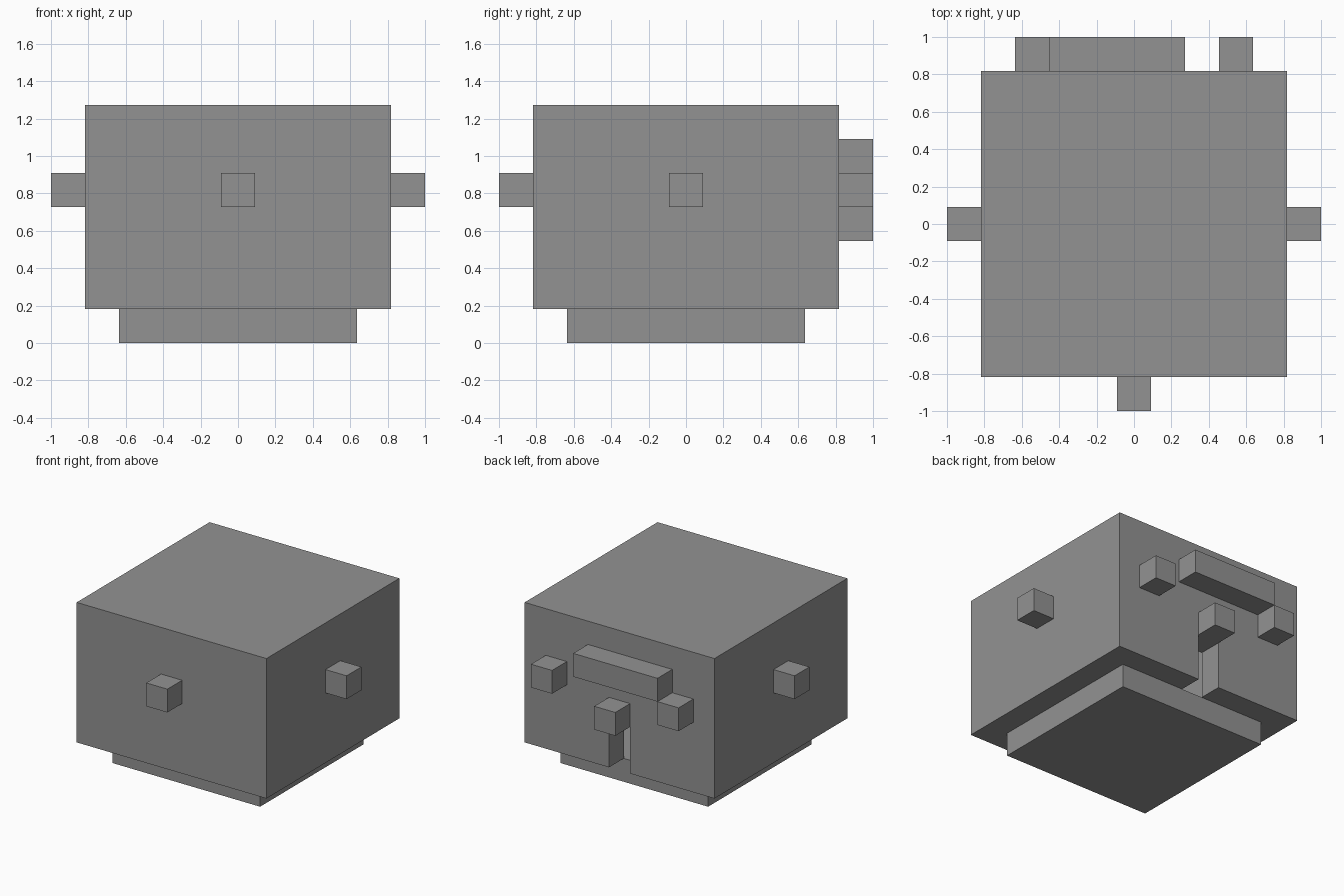
import bpy
from mathutils import Vector

default = bpy.data.objects.get("Cube")
if default:
    bpy.data.objects.remove(default, do_unlink=True)

U = 2 / 11  # one block; the whole model is eleven blocks wide

grey = bpy.data.materials.new("stone_grey")
grey.use_nodes = True
colour = (0.29, 0.29, 0.29, 1)
grey.diffuse_color = colour
grey.node_tree.nodes["Principled BSDF"].inputs["Base Color"].default_value = colour


def box(name, low, high):
    """Box between two corners, measured in blocks."""
    low, high = Vector(low) * U, Vector(high) * U
    bpy.ops.mesh.primitive_cube_add(size=1, location=(low + high) / 2)
    obj = bpy.context.object
    obj.name = name
    obj.scale = high - low
    bpy.ops.object.transform_apply(location=False, rotation=False, scale=True)
    obj.data.materials.append(grey)
    return obj


def cut(target, cutter):
    """Subtract the cutter and discard it."""
    cutter.hide_render = True
    mod = target.modifiers.new("cut", "BOOLEAN")
    mod.operation = "DIFFERENCE"
    mod.solver = "EXACT"
    mod.object = cutter
    bpy.context.view_layer.objects.active = target
    bpy.ops.object.modifier_apply(modifier=mod.name)
    bpy.data.objects.remove(cutter, do_unlink=True)


# Floor slab, which closes the bottom of the hollow body
box("base", (-3.5, -3.5, 0), (3.5, 3.5, 1))

# Hollow body with a doorway in the back wall
body = box("body", (-4.5, -4.5, 1), (4.5, 4.5, 7))
cut(body, box("cavity_cutter", (-3.5, -3.5, 0.5), (3.5, 3.5, 6)))
cut(body, box("doorway_cutter", (-0.5, 3, 0.5), (0.5, 5, 3)))

# Single blocks on the front and both sides
box("front_block", (-0.5, -5.5, 4), (0.5, -4.5, 5))
for name, x in (("left_block", 4.5), ("right_block", -5.5)):
    box(name, (x, -0.5, 4), (x + 1, 0.5, 5))

# Back details: block above the doorway, raised bar and a block at each side
box("doorway_block", (-0.5, 4.5, 3), (0.5, 5.5, 4))
box("back_bar", (-2.5, 4.5, 5), (1.5, 5.5, 6))
for name, x in (("back_left_block", 2.5), ("back_right_block", -3.5)):
    box(name, (x, 4.5, 4), (x + 1, 5.5, 5))
